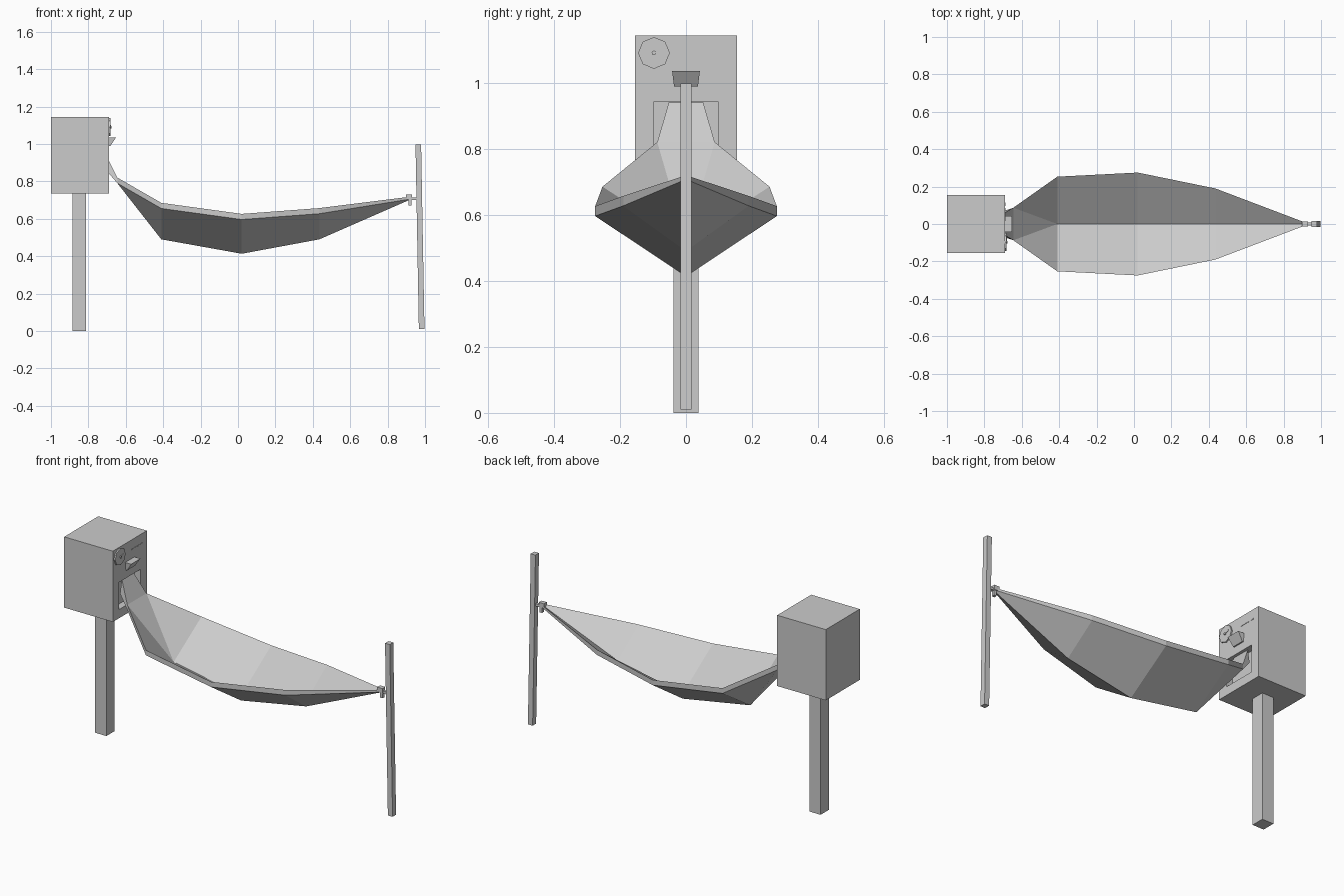
import bpy, bmesh, math
from mathutils import Matrix

if "Cube" in bpy.data.objects:
    bpy.data.objects.remove(bpy.data.objects["Cube"])

grey = bpy.data.materials.new("plain grey")
grey.diffuse_color = (0.6, 0.6, 0.6, 1)
grey.use_nodes = True
grey.node_tree.nodes["Principled BSDF"].inputs["Base Color"].default_value = grey.diffuse_color


def finish(name, bm):
    bmesh.ops.recalc_face_normals(bm, faces=bm.faces)
    me = bpy.data.meshes.new(name)
    bm.to_mesh(me)
    bm.free()
    me.materials.append(grey)
    ob = bpy.data.objects.new(name, me)
    bpy.context.collection.objects.link(ob)
    return ob


def box(name, x, y, z, lean=0.0, roll=0.0):
    """Box from (min, max) ranges; lean shifts the top along x, roll turns it about x."""
    bm = bmesh.new()
    bmesh.ops.create_cube(bm, size=1)
    c = [(r[0] + r[1]) / 2 for r in (x, y, z)]
    for v in bm.verts:
        top = v.co.z > 0
        v.co = [v.co[i] * (r[1] - r[0]) for i, r in enumerate((x, y, z))]
        v.co.x += lean if top else 0
    bm.transform(Matrix.Translation(c) @ Matrix.Rotation(roll, 4, 'X'))
    return finish(name, bm)


# Cabinet on its post, with a recessed outlet slot
cabinet = box("cabinet", (-1, -0.69), (-0.155, 0.155), (0.735, 1.143))
box("cabinet_post", (-0.885, -0.813), (-0.038, 0.038), (0, 0.735))
cutter = box("slot_cutter", (-0.73, -0.6), (-0.098, 0.098), (0.785, 0.942))
cutter.hide_render = True
cutter.hide_viewport = True
cut = cabinet.modifiers.new("slot", 'BOOLEAN')
cut.object = cutter
cut.operation = 'DIFFERENCE'
cut.solver = 'EXACT'

# Wedge shaped handle above the slot
bm = bmesh.new()
wedge = [bm.verts.new((x, s * w, z)) for s in (-1, 1)
         for x, w, z in ((-0.69, 0.042, 1.035), (-0.652, 0.042, 1.035),
                         (-0.683, 0.036, 0.988), (-0.69, 0.036, 0.988))]
bm.faces.new(wedge[:4])
bm.faces.new(wedge[4:])
for i in range(4):
    j = (i + 1) % 4
    bm.faces.new((wedge[i], wedge[j], wedge[j + 4], wedge[i + 4]))
finish("handle", bm)

# Eight sided dial with hub and needle
for name, r, x in (("dial", 0.048, -0.687), ("dial_hub", 0.007, -0.681)):
    bm = bmesh.new()
    bmesh.ops.create_cone(bm, cap_ends=True, segments=8, radius1=r, radius2=r, depth=0.01,
                          matrix=Matrix.Translation((x, -0.097, 1.09)) @ Matrix.Rotation(math.pi / 2, 4, 'Y'))
    finish(name, bm)
box("dial_needle", (-0.683, -0.679), (-0.099, -0.069), (1.0925, 1.0965), roll=0.35)

# Plain indicator dashes beside the dial
for i, (a, b) in enumerate(((0.015, 0.06), (0.07, 0.085), (0.095, 0.115))):
    box(f"indicator_dash_{i}", (-0.691, -0.688), (a, b), (1.085, 1.09))

# Sling: x, half width, edge height, keel height (None = flat row), thickness, underside half width
rows = [(-0.705, 0.052, 0.94, None, 0.08, 0.067),
        (-0.645, 0.087, 0.82, None, 0.03, 0.087),
        (-0.41, 0.253, 0.685, 0.52, 0.03, 0.253),
        (0.02, 0.275, 0.626, 0.443, 0.03, 0.275),
        (0.435, 0.19, 0.657, 0.52, 0.03, 0.19),
        (0.915, 0.008, 0.717, 0.713, 0.013, 0.008)]
bm = bmesh.new()
skins = []
for under in (0, 1):
    skin = []
    for x, w, z, keel, t, wu in rows:
        d, h = under * t, wu if under else w
        pts = [(x, -h, z - d), (x, h, z - d)]
        if keel is not None:
            pts.insert(1, (x, 0, keel - d))
        skin.append([bm.verts.new(p) for p in pts])
    for a, b in zip(skin, skin[1:]):
        if len(a) == len(b):
            for k in range(len(a) - 1):
                bm.faces.new((a[k], b[k], b[k + 1], a[k + 1]))
        else:
            for tri in ((a[0], b[0], b[1]), (a[0], b[1], a[1]), (a[1], b[1], b[2])):
                bm.faces.new(tri)
    skins.append(skin)
top, low = skins
# Edge bands and end caps
for a, b, c, d in zip(top, top[1:], low, low[1:]):
    for k in (0, -1):
        bm.faces.new((a[k], b[k], d[k], c[k]))
for k in (0, -1):
    bm.faces.new(top[k] + low[k][::-1])
finish("sling", bm)

# Slightly leaning far pole and the clamp that holds the sling
box("far_pole", (0.967, 0.997), (-0.016, 0.016), (0.01, 0.998), lean=-0.018)
box("clamp_block", (0.897, 0.93), (-0.013, 0.013), (0.703, 0.73))
box("clamp_leg", (0.912, 0.928), (-0.009, 0.009), (0.672, 0.705))
box("clamp_rod", (0.928, 0.962), (-0.008, 0.008), (0.7, 0.714))
